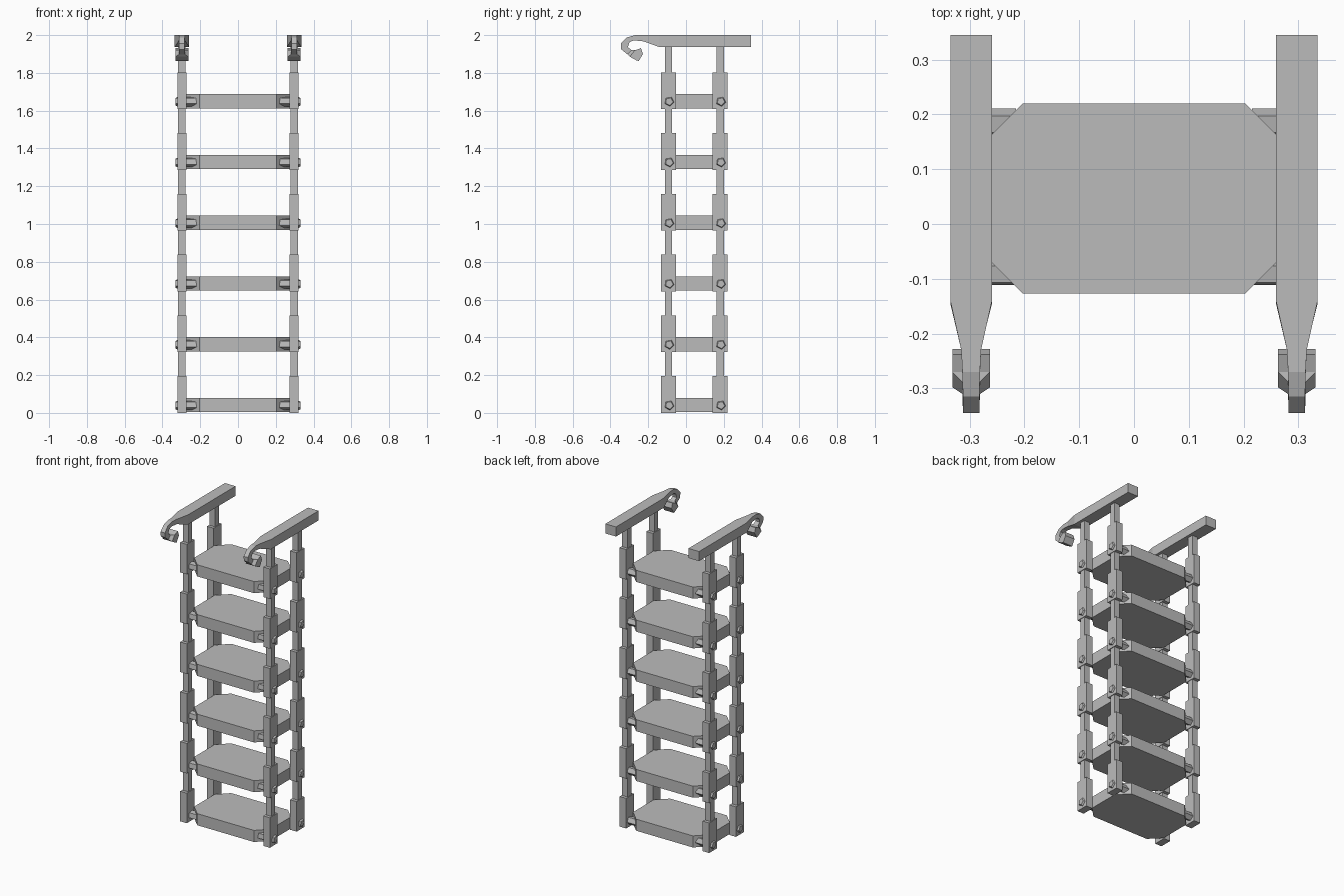
import bpy, bmesh, math

if "Cube" in bpy.data.objects:
    bpy.data.objects.remove(bpy.data.objects["Cube"])

metal = bpy.data.materials.new("plain grey")
metal.diffuse_color = (0.5, 0.5, 0.5, 1)
metal.use_nodes = True
metal.node_tree.nodes["Principled BSDF"].inputs["Base Color"].default_value = metal.diffuse_color

PITCH, COUNT = 0.3217, 6
POST_X = 0.297
POST_YS = (-0.0925, 0.181)


def loft(name, sections):
    """Skin rings of equal point count and cap both ends."""
    bm = bmesh.new()
    rings = [[bm.verts.new(p) for p in s] for s in sections]
    n = len(rings[0])
    for a, b in zip(rings, rings[1:]):
        for i in range(n):
            j = (i + 1) % n
            bm.faces.new((a[i], a[j], b[j], b[i]))
    bm.faces.new(rings[0][::-1])
    bm.faces.new(rings[-1])
    bmesh.ops.recalc_face_normals(bm, faces=bm.faces)
    mesh = bpy.data.meshes.new(name)
    bm.to_mesh(mesh)
    bm.free()
    mesh.materials.append(metal)
    obj = bpy.data.objects.new(name, mesh)
    bpy.context.collection.objects.link(obj)
    return obj


def box(name, x, y, z0, z1, hx, hy):
    ring = [(x - hx, y - hy), (x + hx, y - hy), (x + hx, y + hy), (x - hx, y + hy)]
    return loft(name, [[(px, py, z) for px, py in ring] for z in (z0, z1)])


def pin(name, side, y, z):
    """Five-sided pin through the post, narrowed at the outer end."""
    sections = []
    for x, r in ((0.215, 0.026), (0.322, 0.026), (0.331, 0.021)):
        angles = [math.radians(63 + 72 * i) for i in range(5)]
        sections.append([(side * x, y + r * math.cos(a), z + r * math.sin(a)) for a in angles])
    return loft(name, sections)


# Steps: slabs with clipped corners
hx, y0, y1, c = 0.273, -0.127, 0.22, 0.07
outline = [(-hx + c, y0), (hx - c, y0), (hx, y0 + c), (hx, y1 - c),
           (hx - c, y1), (-hx + c, y1), (-hx, y1 - c), (-hx, y0 + c)]
for i in range(COUNT):
    base = i * PITCH
    loft(f"step_{i}", [[(x, y, base + z) for x, y in outline] for z in (0.004, 0.079)])

# Rail and hook side profile: (top y, top z), (under y, under z), half width
rail = [((0.345, 2.0), (0.345, 1.938), 0.038),
        ((-0.14, 2.0), (-0.145, 1.938), 0.038),
        ((-0.23, 2.0), (-0.225, 1.967), 0.018),
        ((-0.27, 2.0), (-0.277, 1.972), 0.016),
        ((-0.315, 1.987), (-0.298, 1.963), 0.015),
        ((-0.345, 1.955), (-0.305, 1.947), 0.015),
        ((-0.343, 1.925), (-0.307, 1.935), 0.015),
        ((-0.31, 1.898), (-0.288, 1.921), 0.016),
        ((-0.298, 1.886), (-0.27, 1.920), 0.034),
        ((-0.262, 1.866), (-0.238, 1.931), 0.034),
        ((-0.25, 1.863), (-0.228, 1.900), 0.034)]

for side, label in ((-1, "left"), (1, "right")):
    x = side * POST_X
    loft(f"{label}_hooked_rail",
         [[(x - w, *t), (x + w, *t), (x + w, *u), (x - w, *u)] for t, u, w in rail])
    for y, place in zip(POST_YS, ("front", "back")):
        # Slim post with thicker sleeves and a pin at every step
        box(f"{label}_{place}_post", x, y, 0.1, 1.945, 0.0195, 0.019)
        for i in range(COUNT):
            z = i * PITCH
            box(f"{label}_{place}_sleeve_{i}", x, y, z, z + 0.194, 0.0235, 0.04)
            pin(f"{label}_{place}_pin_{i}", side, y + 0.004, z + 0.04)
